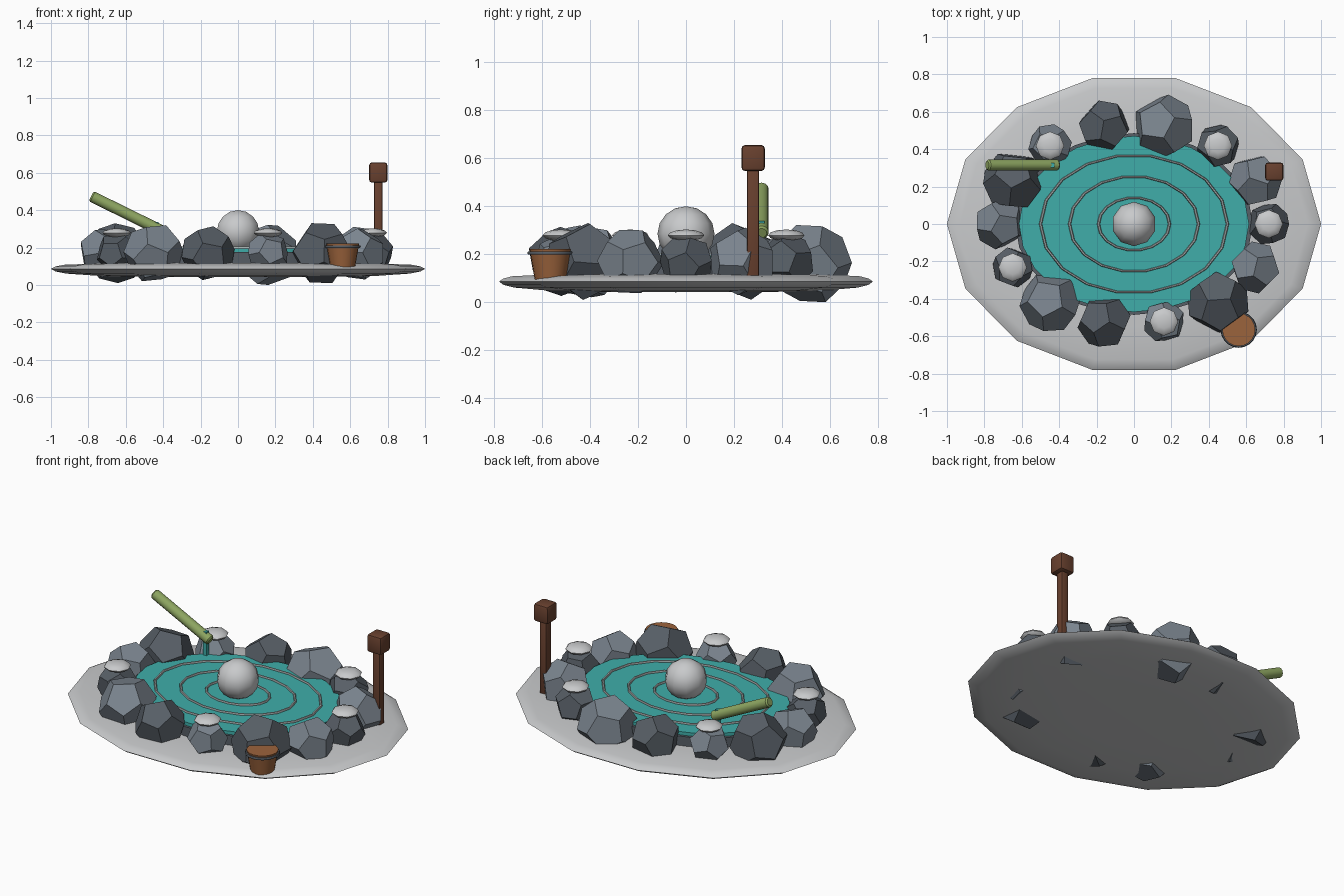
import bpy, bmesh, math, random
from mathutils import Vector, Matrix, Euler

if "Cube" in bpy.data.objects:
    bpy.data.objects.remove(bpy.data.objects["Cube"])

random.seed(7)


def mat(name, r, g, b):
    m = bpy.data.materials.new(name)
    m.diffuse_color = (r, g, b, 1)
    m.use_nodes = True
    m.node_tree.nodes["Principled BSDF"].inputs["Base Color"].default_value = m.diffuse_color
    return m


PALE = mat("pale_stone", .58, .59, .60)
LIGHT = mat("light_slate", .195, .230, .270)
DARK = mat("dark_slate", .095, .112, .132)
TEAL = mat("teal_water", .050, .420, .400)
RIPPLE = mat("ripple_grey", .40, .45, .45)
GREEN = mat("bamboo_green", .270, .380, .120)
BROWN = mat("dark_wood", .140, .052, .028)
CLAY = mat("clay", .330, .125, .045)


def add(name, bm, material, smooth=35):
    bmesh.ops.recalc_face_normals(bm, faces=bm.faces)
    me = bpy.data.meshes.new(name)
    bm.to_mesh(me)
    bm.free()
    me.materials.append(material)
    ob = bpy.data.objects.new(name, me)
    bpy.context.collection.objects.link(ob)
    if smooth:
        bpy.ops.object.select_all(action='DESELECT')
        ob.select_set(True)
        bpy.context.view_layer.objects.active = ob
        bpy.ops.object.shade_smooth_by_angle(angle=math.radians(smooth))
    return ob


def lathe(profile, n, sx=1, sy=1, loc=(0, 0, 0), closed=False):
    """Spin (radius, z) points around z; open profiles get end caps."""
    bm = bmesh.new()
    rings = []
    for r, z in profile:
        rings.append([bm.verts.new((r * sx * math.cos(2 * math.pi * i / n) + loc[0],
                                    r * sy * math.sin(2 * math.pi * i / n) + loc[1],
                                    z + loc[2])) for i in range(n)])
    pairs = list(zip(rings, rings[1:]))
    if closed:
        pairs.append((rings[-1], rings[0]))
    for a, b in pairs:
        for i in range(n):
            j = (i + 1) % n
            bm.faces.new((a[i], a[j], b[j], b[i]))
    if not closed:
        bm.faces.new(rings[0])
        bm.faces.new(rings[-1])
    return bm


def torus(r, minor, z, n, sy=1, loc=(0, 0, 0)):
    prof = [(r + minor * math.cos(a * math.pi / 3), z + minor * math.sin(a * math.pi / 3))
            for a in range(6)]
    return lathe(prof, n, 1, sy, loc, closed=True)


def ball(r, rz, loc, u, v):
    bm = bmesh.new()
    bmesh.ops.create_uvsphere(bm, u_segments=u, v_segments=v, radius=1)
    bmesh.ops.transform(bm, matrix=Matrix.Translation(loc) @ Matrix.Diagonal((r, r, rz, 1)),
                        verts=bm.verts)
    return bm


def box(size, loc, bevel=0):
    bm = bmesh.new()
    bmesh.ops.create_cube(bm, size=1)
    bmesh.ops.transform(bm, matrix=Matrix.Translation(loc) @ Matrix.Diagonal((*size, 1)),
                        verts=bm.verts)
    if bevel:
        bmesh.ops.bevel(bm, geom=bm.edges[:], offset=bevel, segments=2, profile=.5,
                        affect='EDGES')
    return bm


# Ground slab: thin oval lens with fourteen sides
add("ground_slab", lathe([(.40, .042), (.72, .047), (.92, .061), (.975, .072), (1, .086),
                          (.975, .099), (.93, .108), (.70, .117), (.40, .120)],
                         14, 1, .8), PALE, 60)

# Pond: dark liner, water disc and ripples
add("pond_liner", lathe([(.635, .10), (.635, .175)], 24, 1, .765), DARK)
add("pond_water", lathe([(.615, .165), (.615, .195)], 24, 1, .765), TEAL)
for k, r in enumerate((.19, .345, .50)):
    add(f"ripple_{k}", torus(r, .008, .198, 18, .74), RIPPLE, 60)
add("centre_ball", ball(.119, .115, (0, 0, .285), 10, 8), PALE, 60)

# Ring of dodecahedral rocks, some with a pale cap
PHI = (1 + 5 ** .5) / 2
DODECA = [Vector((x, y, z)) for x in (-1, 1) for y in (-1, 1) for z in (-1, 1)]
for a in (-1, 1):
    for b in (-1, 1):
        p, q = a / PHI, b * PHI
        DODECA += [Vector((0, p, q)), Vector((p, q, 0)), Vector((q, 0, p))]

SIZES = (.115, .145, .12, .172, .142, .118, .165, .137, .113, .165, .147, .115, .17, .14)
for i, r in enumerate(SIZES):
    t = 2 * math.pi * i / 14
    c = Vector((.72 * math.cos(t), .535 * math.sin(t), .17))
    rot = Euler([random.uniform(0, 6.28) for _ in range(3)]).to_matrix()
    bm = bmesh.new()
    for v in DODECA:
        bm.verts.new(rot @ v.normalized() * r + c)
    bmesh.ops.convex_hull(bm, input=bm.verts)
    bmesh.ops.dissolve_limit(bm, angle_limit=.05, verts=bm.verts, edges=bm.edges)
    if i == 3:  # the largest rock touches the floor
        low = min(v.co.z for v in bm.verts)
        bmesh.ops.translate(bm, vec=(0, 0, -low), verts=bm.verts)
    add(f"rock_{i}", bm, LIGHT if i % 2 else DARK, 0)
    if i in (0, 2, 5, 8, 11):
        add(f"rock_cap_{i}", ball(.076, .024, (c.x, c.y, .279), 8, 6), PALE, 60)

# Bamboo spout, tilted down towards the pond, with a thin falling stream
start, end = Vector((-.785, .315, .475)), Vector((-.405, .315, .288))
axis = end - start
length = axis.length
bm = lathe([(.022, 0), (.030, .008), (.030, length - .008), (.022, length)], 12)
bmesh.ops.transform(bm, matrix=Matrix.Translation(start) @
                    axis.to_track_quat('Z', 'Y').to_matrix().to_4x4(), verts=bm.verts)
add("bamboo_spout", bm, GREEN)
add("water_stream", box((.024, .024, .15), (-.437, .315, .263)), TEAL, 0)

# Lantern post
add("lantern_post", box((.045, .05, .47), (.75, .28, .325), .006), BROWN)
add("lantern_head", box((.097, .097, .108), (.75, .28, .601), .014), BROWN)

# Clay pot with a dark band
POT = (.56, -.565, 0)
add("pot", lathe([(.066, .095), (.088, .222)], 20, loc=POT), CLAY)
add("pot_band", torus(.089, .008, .205, 20, loc=POT), DARK, 60)
